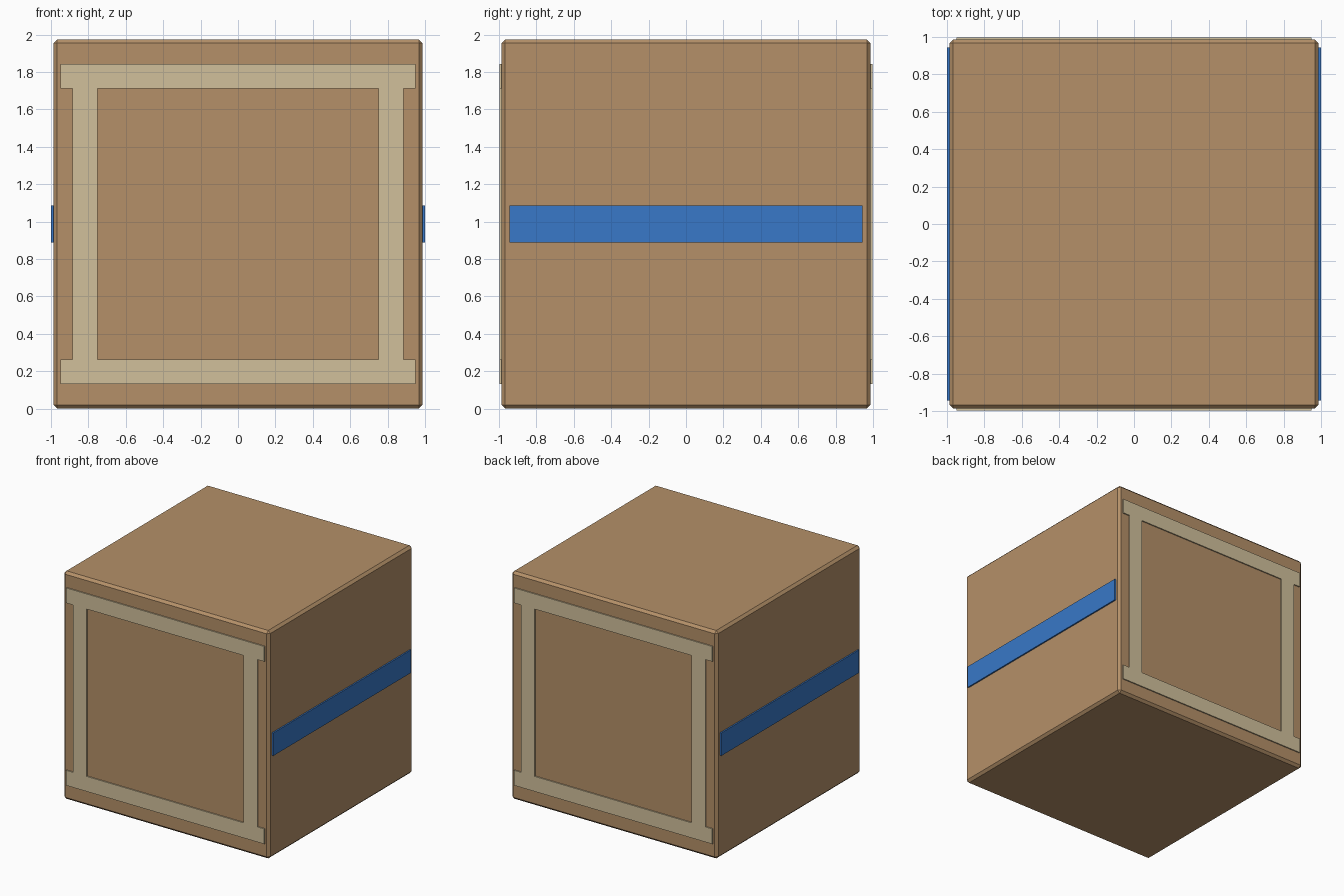
import bpy, bmesh

if "Cube" in bpy.data.objects:
    bpy.data.objects.remove(bpy.data.objects["Cube"])

H = 0.9875          # half size of the box
CZ = H              # centre height


def material(name, rgb):
    m = bpy.data.materials.new(name)
    m.diffuse_color = (*rgb, 1)
    m.use_nodes = True
    m.node_tree.nodes["Principled BSDF"].inputs["Base Color"].default_value = m.diffuse_color
    return m


CARD = material("cardboard", (0.46, 0.28, 0.14))
TAPE = material("tan_tape", (0.64, 0.53, 0.33))
BLUE = material("blue_band", (0.04, 0.19, 0.58))


def finish(name, bm, mat):
    bmesh.ops.recalc_face_normals(bm, faces=bm.faces)
    me = bpy.data.meshes.new(name)
    bm.to_mesh(me)
    bm.free()
    ob = bpy.data.objects.new(name, me)
    me.materials.append(mat)
    bpy.context.collection.objects.link(ob)
    return ob


def block(name, centre, size, mat, chamfer=0):
    bm = bmesh.new()
    bmesh.ops.create_cube(bm, size=1)
    bmesh.ops.scale(bm, vec=size, verts=bm.verts)
    bmesh.ops.translate(bm, vec=centre, verts=bm.verts)
    if chamfer:
        bmesh.ops.bevel(bm, geom=bm.edges[:], offset=chamfer, segments=1,
                        affect='EDGES', profile=0.5)
    return finish(name, bm, mat)


def tape_frame(name, side):
    # two long horizontal strips joined by two inset uprights, as one slab
    xs = (-0.95, -0.885, -0.752, 0.752, 0.885, 0.95)
    zs = (-0.856, -0.725, 0.725, 0.856)
    y_in, y_out = side * (H - 0.005), side * 0.9975
    bm = bmesh.new()
    for i in range(5):
        for j in range(3):
            if j == 1 and i not in (1, 3):
                continue
            bm.faces.new([bm.verts.new((xs[i + a], y_in, CZ + zs[j + b]))
                          for a, b in ((0, 0), (1, 0), (1, 1), (0, 1))])
    bmesh.ops.remove_doubles(bm, verts=bm.verts, dist=1e-4)
    ext = bmesh.ops.extrude_face_region(bm, geom=bm.faces[:], use_keep_orig=True)
    moved = [v for v in ext["geom"] if isinstance(v, bmesh.types.BMVert)]
    bmesh.ops.translate(bm, vec=(0, y_out - y_in, 0), verts=moved)
    return finish(name, bm, TAPE)


# Chamfered box body
block("box_body", (0, 0, CZ), (2 * H, 2 * H, 2 * H), CARD, 0.021)

# Raised tape frames on front and back
for label, side in (("front", -1), ("back", 1)):
    tape_frame(label + "_tape_frame", side)

# Blue bands on left and right
for label, side in (("left", -1), ("right", 1)):
    block(label + "_band", (side * 0.99, 0, CZ), (0.02, 1.888, 0.198), BLUE)
